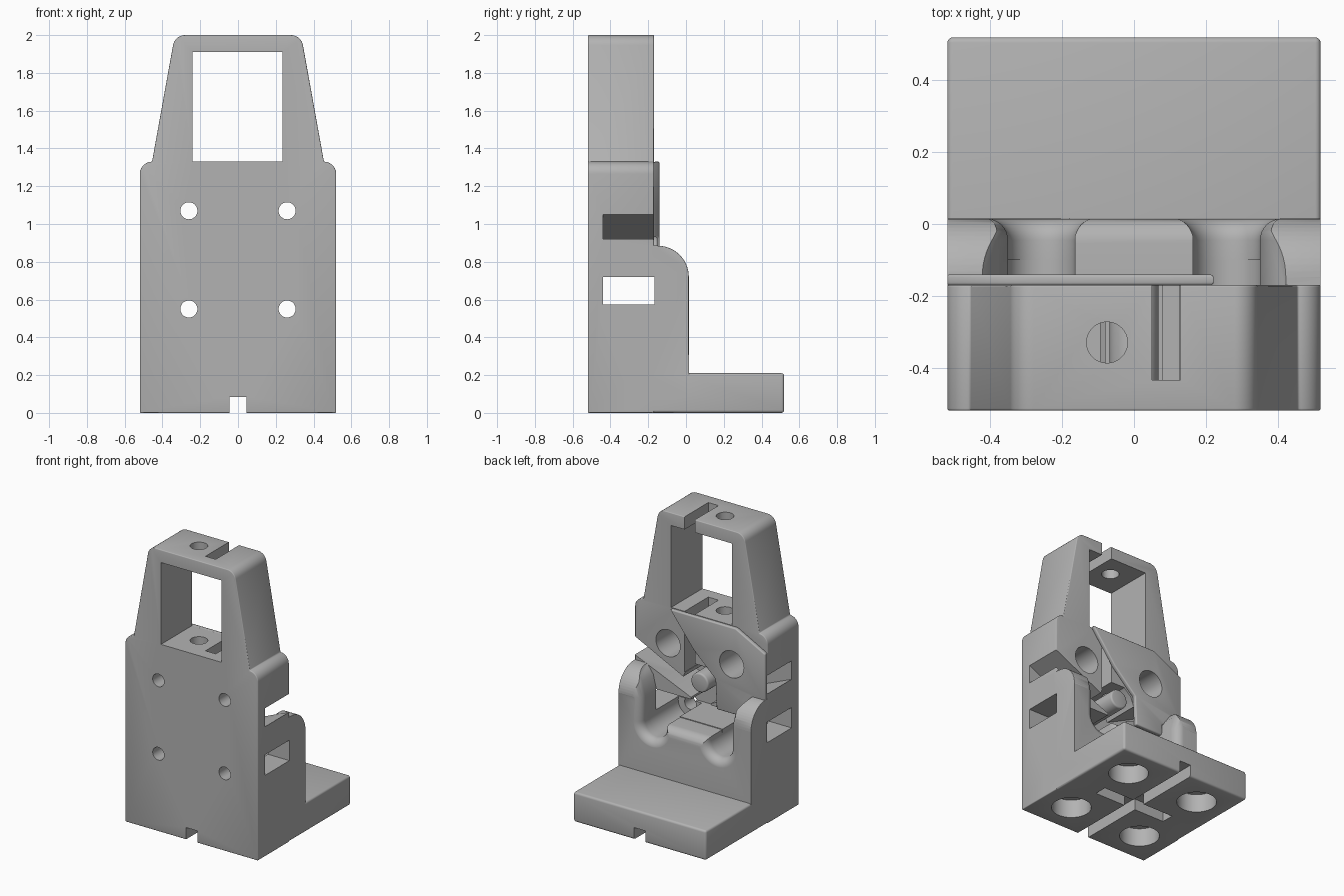
import bpy, bmesh, math
from mathutils import Vector

if "Cube" in bpy.data.objects:
    bpy.data.objects.remove(bpy.data.objects["Cube"], do_unlink=True)

grey = bpy.data.materials.new("plain grey")
grey.use_nodes = True
COLOUR = (0.45, 0.45, 0.45, 1)
grey.diffuse_color = COLOUR
grey.node_tree.nodes["Principled BSDF"].inputs["Base Color"].default_value = COLOUR


def place(axis, a, b, d):
    """Map a profile point and a depth to space."""
    return Vector({"x": (d, a, b), "y": (a, d, b), "z": (a, b, d)}[axis])


def finish(name, bm):
    bmesh.ops.recalc_face_normals(bm, faces=bm.faces)
    mesh = bpy.data.meshes.new(name)
    bm.to_mesh(mesh)
    bm.free()
    mesh.materials.append(grey)
    obj = bpy.data.objects.new(name, mesh)
    bpy.context.collection.objects.link(obj)
    return obj


def loft(name, rings, axis):
    """Skin a list of (profile, depth) rings and cap both ends."""
    bm = bmesh.new()
    loops = [[bm.verts.new(place(axis, a, b, d)) for a, b in pts] for pts, d in rings]
    n = len(loops[0])
    for lo, hi in zip(loops, loops[1:]):
        for i in range(n):
            j = (i + 1) % n
            bm.faces.new((lo[i], lo[j], hi[j], hi[i]))
    bm.faces.new(loops[0])
    bm.faces.new(loops[-1])
    return finish(name, bm)


def prism(name, pts, lo, hi, axis="y"):
    return loft(name, [(pts, lo), (pts, hi)], axis)


def arc(cx, cy, r, start, end, steps=10):
    return [(cx + r * math.cos(math.radians(start + (end - start) * i / steps)),
             cy + r * math.sin(math.radians(start + (end - start) * i / steps)))
            for i in range(steps + 1)]


def rect(x0, x1, z0, z1):
    return [(x0, z0), (x1, z0), (x1, z1), (x0, z1)]


def rod(name, cx, cy, r, lo, hi, axis="y"):
    return prism(name, arc(cx, cy, r, 0, 360, 40)[:-1], lo, hi, axis)


def mirrored(half):
    return half + [(-x, z) for x, z in reversed(half)]


def bake(obj):
    deps = bpy.context.evaluated_depsgraph_get()
    mesh = bpy.data.meshes.new_from_object(obj.evaluated_get(deps))
    obj.modifiers.clear()
    obj.data = mesh


def combine(obj, others, operation="DIFFERENCE"):
    for other in others:
        mod = obj.modifiers.new("join", "BOOLEAN")
        mod.operation, mod.solver, mod.object = operation, "EXACT", other
        bake(obj)
        bpy.data.objects.remove(other, do_unlink=True)


def soften(obj, width):
    mod = obj.modifiers.new("soft edges", "BEVEL")
    mod.width, mod.segments, mod.limit_method = width, 3, "ANGLE"
    bake(obj)


SIDES = (-1, 1)
BACK = -0.17
POCKET = -0.44

# Upright plate with tapered handle frame
half = [(0.52, 0)] + arc(0.455, 1.265, 0.065, 0, 90) + arc(0.28, 1.935, 0.065, 10, 90)
body = prism("bracket_body", mirrored(half), -0.52, BACK)
soften(body, 0.006)
combine(body, [prism("window", rect(-0.24, 0.235, 1.33, 1.91), -1, 1)])

# Foot plate
foot = prism("foot", rect(-0.52, 0.52, 0, 0.21), -0.3, 0.52)
soften(foot, 0.015)

# Rear block: rounded over the top and carved into two lugs and a centre hump
lug_side = [(-0.2, 0.1), (0.015, 0.1)] + arc(-0.15, 0.72, 0.165, 0, 90, 14) + [(-0.2, 0.885)]
block = prism("rear_block", lug_side, -0.52, 0.52, "x")
outer = [e for e in block.data.edges
         if all(abs(block.data.vertices[v].co.x) > 0.5 and block.data.vertices[v].co.z > 0.7
                and block.data.vertices[v].co.y > -0.18 for v in e.vertices)]
weights = block.data.attributes.new("bevel_weight_edge", "FLOAT", "EDGE")
for e in outer:
    weights.data[e.index].value = 1
mod = block.modifiers.new("lug rounding", "BEVEL")
mod.limit_method, mod.width, mod.segments = "WEIGHT", 0.03, 4
bake(block)

hump = [(-0.3, 0.57)] + arc(-0.055, 0.5, 0.07, 90, 0, 8) + [(0.1, 0.5), (0.1, 1.1), (-0.3, 1.1)]
combine(block, [prism("hump_cut", hump, -0.26, 0.26, "x")])


def scoop_ring(side, r):
    """Open-topped U that widens beside the lug tips."""
    right = [(0.258 + r, 0.72), (0.258 + r + 0.025, 0.82), (0.258 + r + 0.09, 0.91)]
    left = [(0.258 - r, 0.91)]
    pts = left + arc(0.258, 0.55, r, 180, 360, 24) + right
    return [(side * x, z) for x, z in pts]


for s in SIDES:
    rings = [(scoop_ring(s, 0.093), -0.3)]
    for i in range(9):
        t = math.radians(90 * i / 8)
        rings.append((scoop_ring(s, 0.093 + 0.06 * (1 - math.cos(t))),
                      -0.045 + 0.06 * math.sin(t)))
    rings.append((scoop_ring(s, 0.153), 0.1))
    combine(block, [loft("scoop_cut", rings, "y")])

combine(body, [foot, block], "UNION")

# Straight strap slot and the V-shaped strap path above it
vee = [(0.08, 0.65), (0.08, 0.735), (0.6, 0.953), (0.6, 1.089),
       (0.14, 0.865), (0.115, 0.93), (0.06, 0.98)]
combine(body, [
    prism("strap_slot", rect(-0.6, 0.6, 0.575, 0.72), POCKET, BACK + 0.003),
    prism("vee_slot", mirrored(vee), POCKET, BACK + 0.002),
    prism("feed_slot", rect(0.05, 0.13, 0.9, 1.6), POCKET + 0.005, BACK + 0.001),
    prism("handle_slot", rect(0.05, 0.13, 1.7, 2.1), POCKET + 0.005, 0),
])

# Raised cover plate over one side, and the strap pin
cover = [(-0.29, 1.33), (-0.52, 1.21), (-0.52, 0.88), (-0.36, 0.8), (-0.36, 0.72),
         (-0.14, 0.72), (-0.13, 0.93), (0.045, 1.095), (0.225, 1.33)]
plate = prism("cover_plate", cover, BACK - 0.001, -0.14)
soften(plate, 0.008)
pin = rod("strap_pin", 0, 0.865, 0.068, POCKET - 0.03, -0.15)
soften(pin, 0.012)
combine(body, [plate, pin], "UNION")

# Screw holes with rear counterbores
for s in SIDES:
    for z in (0.55, 1.07):
        combine(body, [rod("screw_hole", s * 0.26, z, 0.045, -1, -0.3),
                       rod("counterbore", s * 0.26, z, 0.095, -0.42, -0.1)])

# Vertical bolt hole through the handle
combine(body, [rod("bolt_hole", -0.075, -0.33, 0.057, 0.95, 2.1, "z")])

# Underside: four round pockets and a cross channel
for sx in SIDES:
    for sy in SIDES:
        combine(body, [rod("foot_pocket", sx * 0.29, sy * 0.29, 0.13, -0.1, 0.13, "z")])
combine(body, [prism("long_channel", rect(-0.045, 0.045, -0.1, 0.085), -1, 1),
               prism("cross_channel", rect(-0.285, 0.285, -0.1, 0.08), -0.045, 0.045)])

bpy.ops.object.select_all(action="DESELECT")
body.select_set(True)
bpy.context.view_layer.objects.active = body
bpy.ops.object.shade_smooth_by_angle(angle=math.radians(32))
